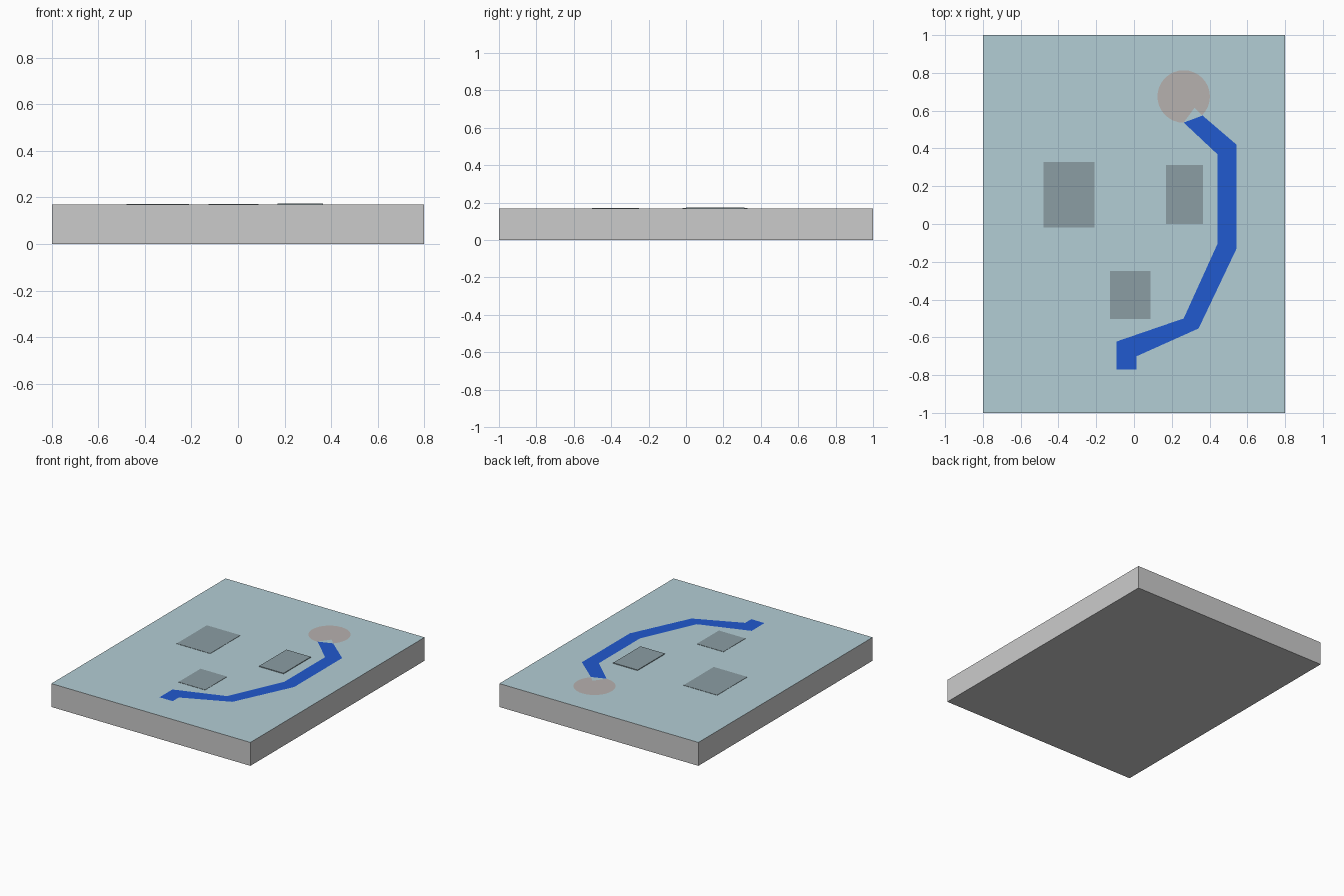
import bpy, bmesh, math

if "Cube" in bpy.data.objects:
    bpy.data.objects.remove(bpy.data.objects["Cube"])

TOP = 0.17


def material(name, rgb):
    m = bpy.data.materials.new(name)
    m.diffuse_color = (*rgb, 1)
    m.use_nodes = True
    m.node_tree.nodes["Principled BSDF"].inputs["Base Color"].default_value = m.diffuse_color
    return m


pale_blue = material("pale_blue", (0.45, 0.61, 0.66))
deep_blue = material("deep_blue", (0.015, 0.10, 0.62))
dark_grey = material("slate_grey", (0.26, 0.34, 0.37))
warm_grey = material("warm_grey", (0.47, 0.44, 0.43))


def finish(name, bm, *mats):
    me = bpy.data.meshes.new(name)
    bm.to_mesh(me)
    bm.free()
    for m in mats:
        me.materials.append(m)
    ob = bpy.data.objects.new(name, me)
    bpy.context.collection.objects.link(ob)
    return ob


def box(name, x0, x1, y0, y1, z0, z1, *mats):
    bm = bmesh.new()
    bmesh.ops.create_cube(bm, size=1)
    for v in bm.verts:
        v.co = (x1 if v.co.x > 0 else x0,
                y1 if v.co.y > 0 else y0,
                z1 if v.co.z > 0 else z0)
    return finish(name, bm, *mats)


# Slab: grey body with a pale blue top face
grey = material("body_grey", (0.8, 0.8, 0.8))
slab = box("slab", -0.8, 0.8, -1, 1, 0, TOP, grey, pale_blue)
for p in slab.data.polygons:
    if p.center.z > TOP - 0.001:
        p.material_index = 1

# Low rectangular pads
box("left_pad", -0.48, -0.21, -0.019, 0.328, TOP, TOP + 0.002, dark_grey)
box("right_pad", 0.17, 0.366, 0.0, 0.313, TOP, TOP + 0.005, dark_grey)
box("front_pad", -0.126, 0.088, -0.503, -0.25, TOP, TOP + 0.002, dark_grey)

# Round patch
bm = bmesh.new()
bmesh.ops.create_circle(bm, cap_ends=True, segments=32, radius=0.139)
bmesh.ops.translate(bm, verts=bm.verts, vec=(0.263, 0.675, TOP + 0.001))
finish("round_patch", bm, warm_grey)

# Winding path: strip of quads between its left and right edges
edges = [((0.263, 0.537), (0.363, 0.574)),
         ((0.443, 0.368), (0.543, 0.42)),
         ((0.443, -0.103), (0.543, -0.13)),
         ((0.263, -0.50), (0.342, -0.553)),
         ((-0.092, -0.622), (0.014, -0.70)),
         ((-0.092, -0.77), (0.014, -0.77))]
bm = bmesh.new()
rows = [[bm.verts.new((*p, TOP + 0.002)) for p in pair] for pair in edges]
for (a, b), (c, d) in zip(rows, rows[1:]):
    bm.faces.new((a, c, d, b))
# Pale tip reaching into the round patch
tip = bm.verts.new((0.321, 0.616, TOP + 0.002))
tip_face = bm.faces.new((rows[0][0], rows[0][1], tip))
tip_face.material_index = 1
for f in bm.faces:
    f.normal_update()
    if f.normal.z < 0:
        f.normal_flip()
finish("path", bm, deep_blue, pale_blue)
